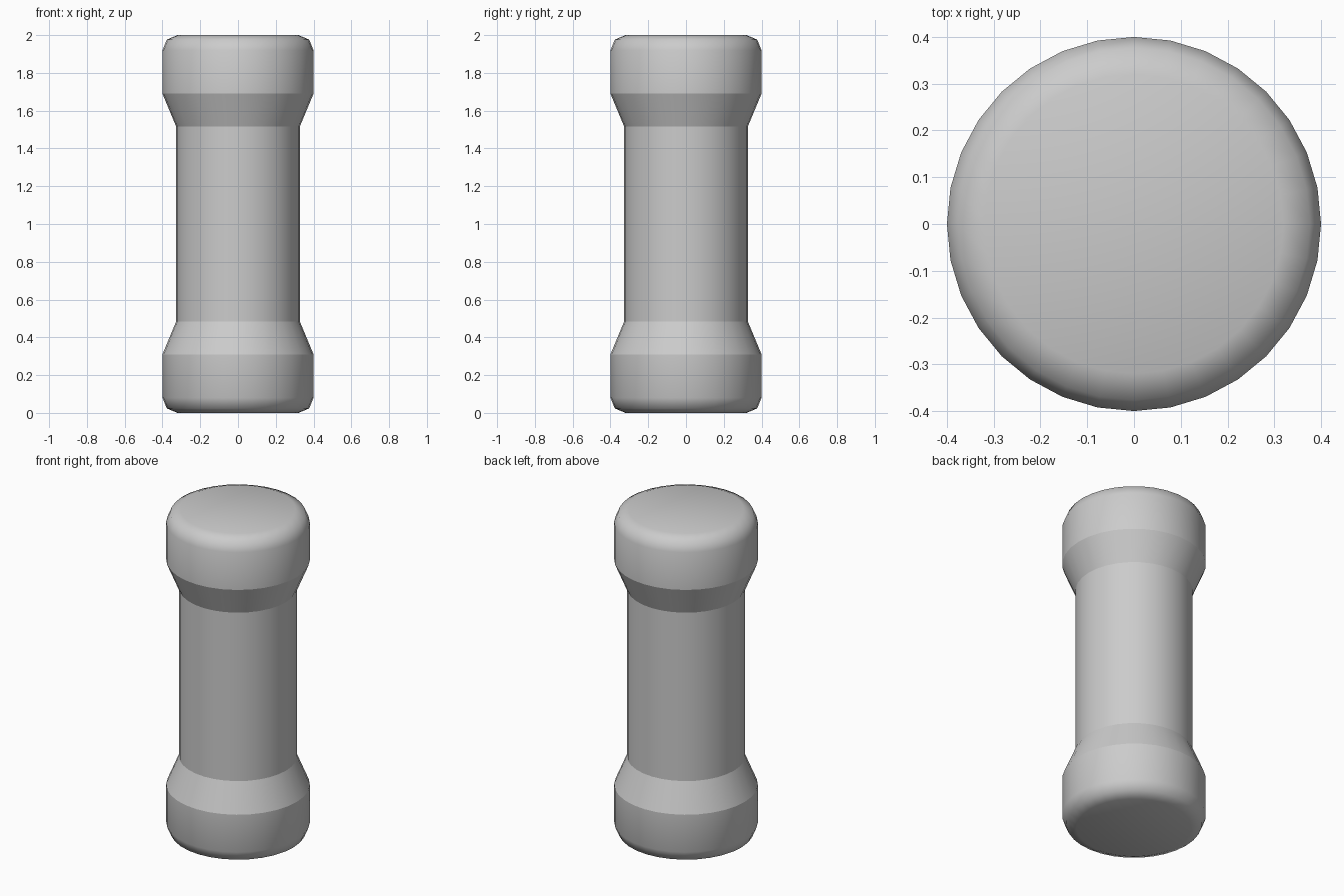
import bpy, bmesh
from math import cos, sin, pi

if "Cube" in bpy.data.objects:
    bpy.data.objects.remove(bpy.data.objects["Cube"])

SIDES = 32
R, NECK, BEV = 0.4, 0.328, 0.08
CUT = BEV * (1 - cos(pi / 4))

# lower half of the profile: rounded foot, collar, taper, shaft
half = [(R - BEV, 0), (R - CUT, CUT), (R, BEV), (R, 0.31), (NECK, 0.483)]
profile = half + [(r, 2 - z) for r, z in reversed(half)]
sharp_rings = {3, 4, 5, 6}

# lathe the profile
bm = bmesh.new()
rings = [[bm.verts.new((r * cos(2 * pi * i / SIDES), r * sin(2 * pi * i / SIDES), z))
          for i in range(SIDES)] for r, z in profile]
for a, b in zip(rings, rings[1:]):
    for i in range(SIDES):
        j = (i + 1) % SIDES
        bm.faces.new((a[i], a[j], b[j], b[i]))

# flat end caps
bm.faces.new(rings[0][::-1])
bm.faces.new(rings[-1])

# smooth shading with crisp collar edges
for f in bm.faces:
    f.smooth = True
for k in sharp_rings:
    for i in range(SIDES):
        bm.edges.get((rings[k][i], rings[k][(i + 1) % SIDES])).smooth = False

mesh = bpy.data.meshes.new("collared_post")
bm.to_mesh(mesh)
bm.free()
bpy.context.collection.objects.link(bpy.data.objects.new("collared_post", mesh))
